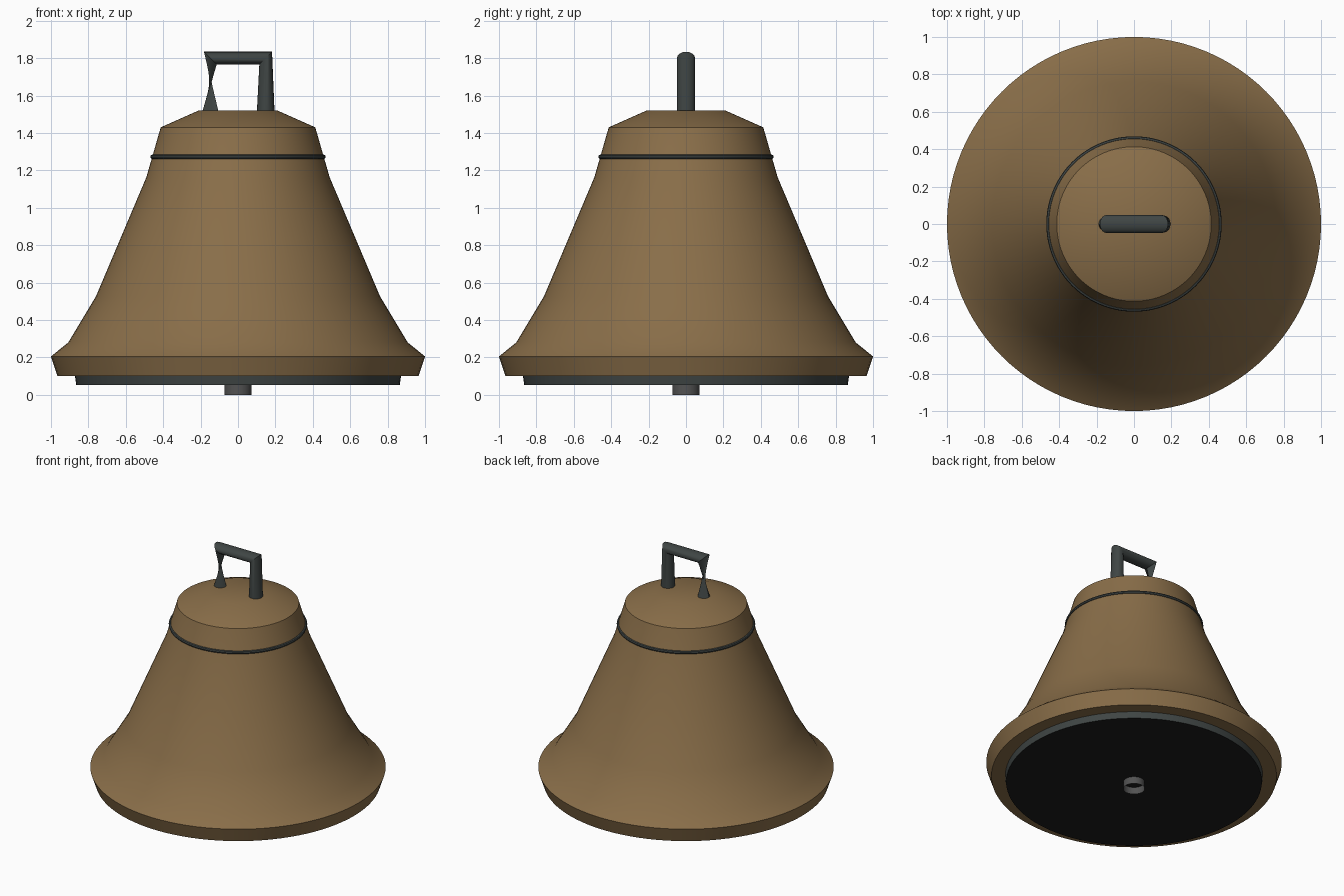
import bpy, bmesh, math
from mathutils import Vector

if "Cube" in bpy.data.objects:
    bpy.data.objects.remove(bpy.data.objects["Cube"])


def material(name, rgb):
    m = bpy.data.materials.new(name)
    m.diffuse_color = (*rgb, 1)
    m.use_nodes = True
    m.node_tree.nodes["Principled BSDF"].inputs["Base Color"].default_value = m.diffuse_color
    return m


bronze = material("bronze", (0.25, 0.155, 0.066))
iron = material("dark_iron", (0.05, 0.06, 0.058))
black = material("black", (0.012, 0.012, 0.012))
steel = material("steel", (0.085, 0.085, 0.085))


def build(name, rings, mat, cap_start=False, cap_end=False, closed=False):
    """Skin a list of equally sized point rings."""
    bm = bmesh.new()
    loops = [[bm.verts.new(p) for p in ring] for ring in rings]
    n = len(loops[0])
    pairs = list(zip(loops, loops[1:]))
    if closed:
        pairs.append((loops[-1], loops[0]))
    for a, b in pairs:
        for i in range(n):
            j = (i + 1) % n
            bm.faces.new((a[i], a[j], b[j], b[i]))
    if cap_start:
        bm.faces.new(loops[0][::-1])
    if cap_end:
        bm.faces.new(loops[-1])
    bmesh.ops.recalc_face_normals(bm, faces=bm.faces[:])
    mesh = bpy.data.meshes.new(name)
    bm.to_mesh(mesh)
    bm.free()
    ob = bpy.data.objects.new(name, mesh)
    bpy.context.collection.objects.link(ob)
    mesh.materials.append(mat)
    bpy.ops.object.select_all(action='DESELECT')
    ob.select_set(True)
    bpy.context.view_layer.objects.active = ob
    bpy.ops.object.shade_smooth_by_angle(angle=math.radians(30))
    return ob


def ring(centre, u, v, r, n):
    return [Vector(centre) + r * (math.cos(a) * u + math.sin(a) * v)
            for a in (2 * math.pi * i / n for i in range(n))]


X, Y, Z = Vector((1, 0, 0)), Vector((0, 1, 0)), Vector((0, 0, 1))


def lathe(name, profile, mat, n=96, **caps):
    return build(name, [ring((0, 0, z), X, Y, r, n) for r, z in profile], mat, **caps)


# Bell body: flared shell with a flat underside to the lip
lathe("bell_body", [(0.85, 0.10), (0.965, 0.10), (1.0, 0.205), (0.907, 0.28),
                    (0.76, 0.525), (0.49, 1.163), (0.413, 1.43), (0.21, 1.52)],
      bronze, cap_end=True)

# Dark plate closing the mouth
plate = lathe("mouth_plate", [(0.865, 0.053), (0.873, 0.11)], iron,
              cap_start=True, cap_end=True)
plate.data.materials.append(black)
for f in plate.data.polygons:
    if f.normal.z < -0.9:
        f.material_index = 1

# Open clapper tube below the plate
lathe("clapper_tube", [(0.073, 0.0), (0.073, 0.10)], steel, n=32)

# Thin band around the shoulder
lathe("shoulder_band", [(0.457 + 0.012 * math.cos(k * math.pi / 4),
                         1.272 + 0.012 * math.sin(k * math.pi / 4)) for k in range(8)],
      iron, closed=True)

# Square handle: the first leg is twisted half a turn, which pinches it mid-height
path = [Vector(p) for p in ((-0.148, 0, 1.496), (-0.148, 0, 1.8),
                            (0.148, 0, 1.8), (0.148, 0, 1.496))]
rings = []
for i, p in enumerate(path):
    t = Vector()
    if i > 0:
        t += (p - path[i - 1]).normalized()
    if i < 3:
        t += (path[i + 1] - p).normalized()
    t.normalize()
    side = t.cross(X if abs(t.z) > 0.9 else Z).normalized()
    rings.append(ring(p, side, t.cross(side), 0.048, 20))
build("handle", rings, iron, cap_start=True, cap_end=True)
